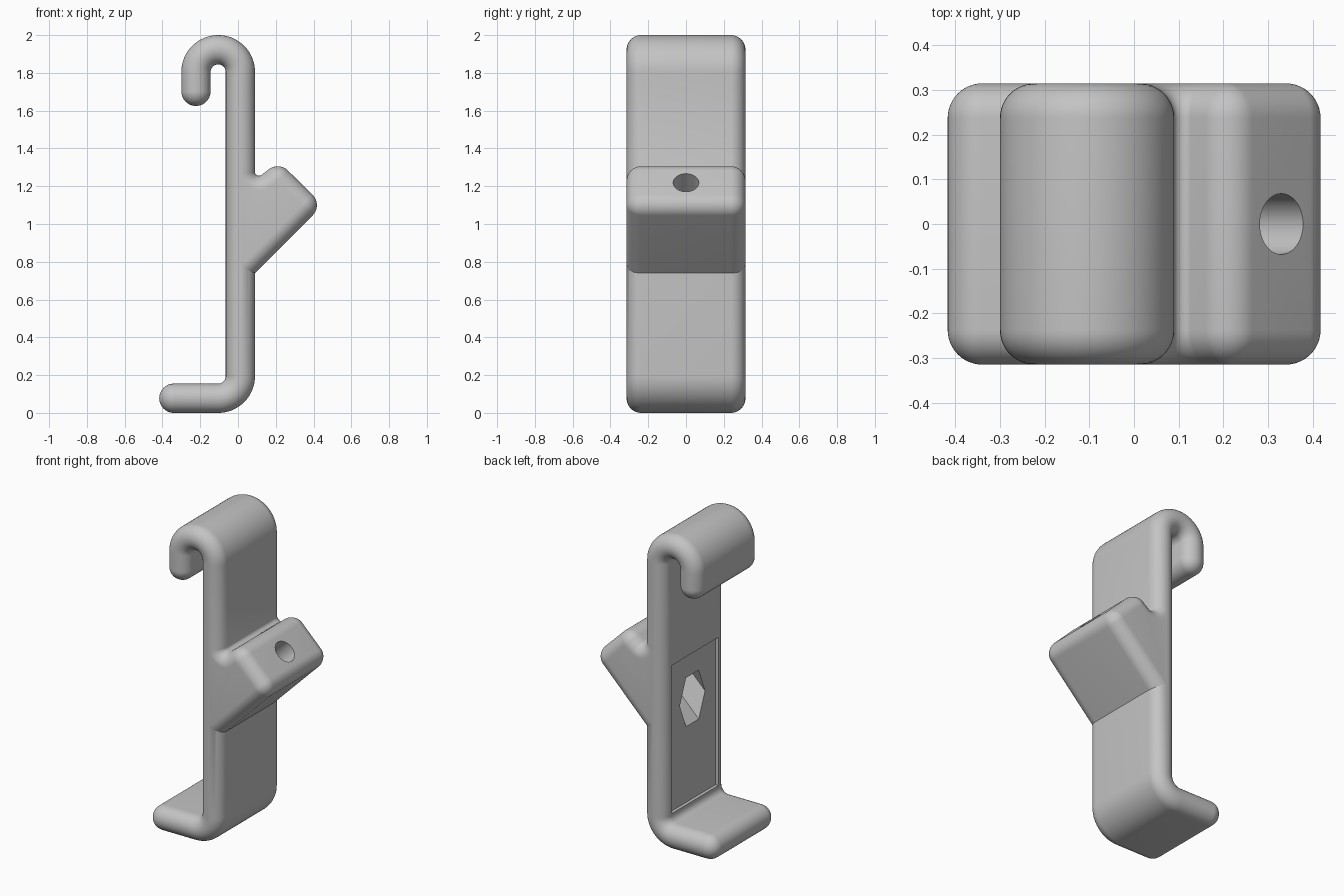
import bpy
import bmesh
from math import radians, sin, cos, pi

if "Cube" in bpy.data.objects:
    bpy.data.objects.remove(bpy.data.objects["Cube"])

R = 0.0775       # edge rounding, half the strip thickness
CORE = 0.237     # half width before rounding
BEND = 0.1175    # centreline bend radius

grey = bpy.data.materials.new("plain_grey")
grey.use_nodes = True
grey.diffuse_color = (0.55, 0.55, 0.55, 1)
grey.node_tree.nodes["Principled BSDF"].inputs["Base Color"].default_value = (0.55, 0.55, 0.55, 1)


def arc(cx, cz, radius, start, end, flip=0, n=16):
    """Core points on an arc, each with its outward direction."""
    out = []
    for i in range(n + 1):
        a = radians(start + (end - start) * i / n)
        out.append((cx + radius * cos(a), cz + radius * sin(a), a + radians(flip)))
    return out


def rounded_slab(name, core, capped):
    """Sweep a core outline across y, rounding every edge by R."""
    bm = bmesh.new()
    rings = []
    steps = 12
    levels = [(-1, pi / 2 * (1 - i / steps)) for i in range(steps + 1)]
    levels += [(1, pi / 2 * i / steps) for i in range(steps + 1)]
    for side, t in levels:
        y, d = side * (CORE + R * sin(t)), R * cos(t)
        rings.append([bm.verts.new((x + d * cos(a), y, z + d * sin(a))) for x, z, a in core])
    for low, high in zip(rings, rings[1:]):
        for i in range(len(core)):
            bm.faces.new((low[i - 1], low[i], high[i], high[i - 1]))
    if capped:
        bm.faces.new(rings[0])
        bm.faces.new(rings[-1])
    bmesh.ops.remove_doubles(bm, verts=bm.verts, dist=0.0002)
    bmesh.ops.recalc_face_normals(bm, faces=bm.faces)
    mesh = bpy.data.meshes.new(name)
    bm.to_mesh(mesh)
    bm.free()
    obj = bpy.data.objects.new(name, mesh)
    bpy.context.collection.objects.link(obj)
    mesh.materials.append(grey)
    return obj


def combine(target, tool, operation):
    """Apply a boolean and discard the tool."""
    mod = target.modifiers.new(operation.lower(), 'BOOLEAN')
    mod.operation, mod.object, mod.solver = operation, tool, 'EXACT'
    bpy.ops.object.select_all(action='DESELECT')
    bpy.context.view_layer.objects.active = target
    target.select_set(True)
    bpy.ops.object.modifier_apply(modifier=mod.name)
    bpy.data.objects.remove(tool)


def slanted_cutter(name, sides, radius, x0, x1):
    """Prism along the block's 45 degree axis, between two x positions."""
    mid = (x0 + x1) / 2
    bpy.ops.mesh.primitive_cylinder_add(vertices=sides, radius=radius, depth=(x1 - x0) * 2 ** 0.5,
                                        location=(mid, 0, mid + 0.889), rotation=(0, pi / 4, 0))
    cutter = bpy.context.object
    cutter.name = name
    cutter.hide_render = True
    cutter.data.materials.append(grey)
    return cutter


# Strip: hook at the top, upright, foot at the bottom
hook, foot = (-0.105, 1.805), (-0.105, 0.195)
strip = (arc(hook[0] - BEND, 1.7025, 0, 0, -180, n=24)
         + arc(*hook, BEND, 180, 0, n=32)
         + arc(*foot, BEND, 0, -90)
         + arc(-0.3395, R, 0, -90, -270, n=24)
         + arc(*foot, BEND, -90, 0, 180)
         + arc(*hook, BEND, 0, 180, 180, n=32))
bracket = rounded_slab("hooked_bracket", strip, False)

# Slanted block, with a small fillet where it meets the upright
block = (arc(0.21, 1.228, 0, 135, 45)
         + arc(0.34, 1.10, 0, 45, -45)
         + arc(0.03, 0.79, 0, -45, -180)
         + arc(0.0115, 1.278, 0, 90, 0)
         + arc(0.1115, 1.278, 0.1, 180, 315, 180))
combine(bracket, rounded_slab("slanted_block", block, True), 'UNION')

# Shallow rectangular recess on the inner face
bpy.ops.mesh.primitive_cube_add(size=1, location=(-0.095, 0, 0.678))
recess = bpy.context.object
recess.scale = (0.1, 2 * 0.232, 0.942)
recess.name = "recess_cutter"
recess.data.materials.append(grey)
combine(bracket, recess, 'DIFFERENCE')

# Hexagonal pocket from the inside and round hole through the block
combine(bracket, slanted_cutter("hex_cutter", 6, 0.127, -0.25, 0.18), 'DIFFERENCE')
combine(bracket, slanted_cutter("hole_cutter", 40, 0.068, 0.1, 0.5), 'DIFFERENCE')

bpy.ops.object.select_all(action='DESELECT')
bracket.select_set(True)
bpy.context.view_layer.objects.active = bracket
bpy.ops.object.shade_smooth_by_angle(angle=radians(25))
